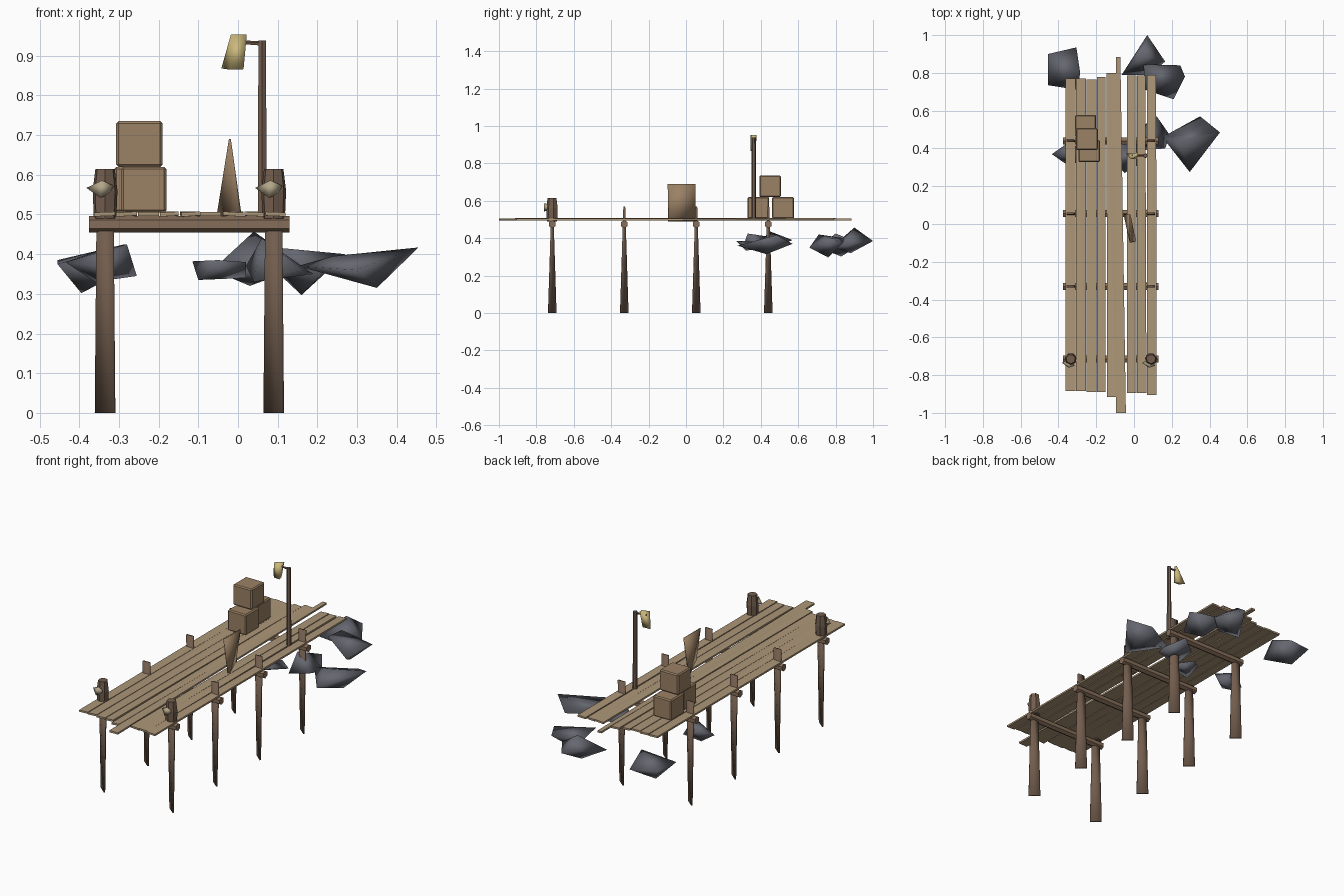
import bpy, bmesh, math, random
from mathutils import Vector, Matrix

random.seed(4)


def mat(name, rgb):
    m = bpy.data.materials.new(name)
    m.diffuse_color = (*rgb, 1)
    return m


PLANK = mat("plank_wood", (0.42, 0.31, 0.19))
CRATE = mat("crate_wood", (0.33, 0.22, 0.13))
DARK = mat("dark_wood", (0.17, 0.11, 0.075))
BEAM = mat("beam_wood", (0.24, 0.155, 0.10))
ROPE = mat("rope", (0.45, 0.38, 0.25))
BRASS = mat("lantern_brass", (0.60, 0.48, 0.20))
ROCK = mat("rock_grey", (0.13, 0.135, 0.16))


def finish(name, bm, m, smooth=False):
    bmesh.ops.recalc_face_normals(bm, faces=bm.faces)
    me = bpy.data.meshes.new(name)
    bm.to_mesh(me)
    bm.free()
    me.materials.append(m)
    for p in me.polygons:
        p.use_smooth = smooth
    ob = bpy.data.objects.new(name, me)
    bpy.context.collection.objects.link(ob)
    return ob


def hull(name, pts, m, smooth=True):
    bm = bmesh.new()
    for p in pts:
        bm.verts.new(p)
    r = bmesh.ops.convex_hull(bm, input=bm.verts)
    loose = [v for v in bm.verts if not v.link_faces]
    bmesh.ops.delete(bm, geom=loose, context='VERTS')
    return finish(name, bm, m, smooth)


def box(name, x0, x1, y0, y1, z0, z1, m, bevel=0.0):
    bm = bmesh.new()
    bmesh.ops.create_cube(bm, size=1)
    for v in bm.verts:
        v.co = Vector(((x0, x1)[v.co.x > 0], (y0, y1)[v.co.y > 0], (z0, z1)[v.co.z > 0]))
    if bevel:
        bmesh.ops.bevel(bm, geom=bm.edges[:], offset=bevel, segments=1, affect='EDGES')
    return finish(name, bm, m)


def rod(name, a, b, r0, r1, sides, m):
    a, b = Vector(a), Vector(b)
    bm = bmesh.new()
    bmesh.ops.create_cone(bm, cap_ends=True, segments=sides, radius1=r0, radius2=r1,
                          depth=(b - a).length)
    rot = (b - a).to_track_quat('Z', 'Y').to_matrix().to_4x4()
    bm.transform(Matrix.Translation((a + b) / 2) @ rot)
    return finish(name, bm, m)


# Piles: thin twisted wedges, diagonal at the foot, and across the pier on top
POST_X = (-0.335, 0.09)
POST_Y = (-0.715, -0.33, 0.055, 0.44)
for y in POST_Y:
    for x in POST_X:
        pts = []
        for s in (-1, 1):
            for t in (-1, 1):
                pts.append((x + s * 0.024 + t * 0.002, y - s * 0.020 + t * 0.003, 0))
                pts.append((x + s * 0.021, y + t * 0.005, 0.57))
        hull("pile", pts, DARK)
    # Cross beam under the deck
    rod("cross_beam", (-0.375, y, 0.475), (0.13, y, 0.475), 0.021, 0.021, 6, BEAM)

# Mooring bollards with rope wraps on the front piles
for x in POST_X:
    y = POST_Y[0]
    rod("bollard_lower", (x, y, 0.49), (x, y, 0.56), 0.029, 0.032, 7, DARK)
    rod("bollard_upper", (x, y, 0.56), (x, y, 0.615), 0.032, 0.025, 7, DARK)
    hull("rope_wrap", [(x - 0.047, y - 0.02, 0.567), (x - 0.008, y - 0.045, 0.586),
                       (x + 0.022, y - 0.035, 0.572), (x - 0.012, y - 0.045, 0.542),
                       (x + 0.008, y - 0.02, 0.55), (x - 0.01, y, 0.58)], ROPE)

# Deck planks: front left/right x, back left/right x, front y, back y
PLANKS = [(-0.363, -0.310, -0.363, -0.310, -0.885, 0.770),
          (-0.308, -0.254, -0.308, -0.254, -0.885, 0.770),
          (-0.252, -0.199, -0.252, -0.199, -0.890, 0.765),
          (-0.197, -0.150, -0.197, -0.150, -0.890, 0.778),
          (-0.142, -0.096, -0.146, -0.096, -0.915, 0.800),
          (-0.096, -0.043, -0.096, -0.072, -1.000, 0.885),
          (-0.038, 0.014, -0.038, 0.014, -0.895, 0.785),
          (0.016, 0.066, 0.016, 0.060, -0.895, 0.785),
          (0.069, 0.120, 0.069, 0.117, -0.905, 0.790)]
for a, b, c, d, y0, y1 in PLANKS:
    t = random.uniform(-0.002, 0.002)
    pts = []
    for z in (0.496, 0.506):
        pts += [(a, y0, z + t), (b, y0, z - t), (c, y1, z - t), (d, y1, z + t)]
    hull("deck_plank", pts, PLANK, False)

# Stacked crates
box("crate_front", -0.295, -0.180, 0.328, 0.445, 0.505, 0.620, CRATE, 0.006)
box("crate_back", -0.312, -0.200, 0.460, 0.578, 0.505, 0.620, CRATE, 0.006)
box("crate_top", -0.307, -0.190, 0.392, 0.508, 0.620, 0.735, CRATE, 0.006)

# Wedge-shaped cask standing on the deck
hull("cask", [(-0.023, -0.098, 0.69), (-0.023, 0.05, 0.69), (-0.018, -0.098, 0.69),
              (-0.018, 0.05, 0.69), (-0.055, 0.05, 0.49), (-0.05, 0.052, 0.49),
              (0.010, -0.09, 0.49), (0.004, -0.095, 0.49)], CRATE)

# Lamp post, arm and lantern
rod("lamp_post", (0.061, 0.362, 0.495), (0.061, 0.362, 0.938), 0.013, 0.011, 6, DARK)
rod("lamp_arm", (0.065, 0.362, 0.930), (-0.01, 0.362, 0.935), 0.006, 0.005, 5, DARK)
hull("lantern", [(-0.018, 0.345, 0.953), (0.022, 0.378, 0.953), (0.022, 0.360, 0.953),
                 (-0.042, 0.372, 0.868), (-0.02, 0.348, 0.865), (0.014, 0.345, 0.866),
                 (0.010, 0.370, 0.866)], BRASS)


def rock(name, *pts):
    hull(name, pts, ROCK)


# Shore rocks round the far end
rock("rock_back_left", (-0.455, 0.90, 0.385), (-0.305, 0.935, 0.37), (-0.285, 0.80, 0.425),
     (-0.30, 0.71, 0.35), (-0.455, 0.735, 0.375), (-0.395, 0.83, 0.302))
rock("rock_back", (-0.065, 0.79, 0.36), (0.07, 1.0, 0.385), (0.165, 0.86, 0.37),
     (0.04, 0.90, 0.457), (0.08, 0.79, 0.35), (0.03, 0.88, 0.32))
rock("rock_back_right", (0.05, 0.845, 0.40), (0.245, 0.84, 0.375), (0.27, 0.78, 0.40),
     (0.21, 0.66, 0.35), (0.06, 0.71, 0.42), (0.16, 0.76, 0.297))
rock("rock_side_right", (0.15, 0.46, 0.37), (0.35, 0.57, 0.37), (0.455, 0.485, 0.417),
     (0.295, 0.275, 0.36), (0.35, 0.43, 0.315), (0.24, 0.43, 0.395))
rock("rock_under_right", (0.12, 0.57, 0.39), (0.165, 0.40, 0.36), (0.04, 0.39, 0.33),
     (0.02, 0.50, 0.37), (0.06, 0.44, 0.44), (0.19, 0.47, 0.35))
rock("rock_under_middle", (-0.115, 0.39, 0.382), (-0.05, 0.27, 0.385), (0.02, 0.31, 0.38),
     (0.02, 0.42, 0.34), (-0.10, 0.32, 0.335), (-0.04, 0.45, 0.36))
rock("rock_under_left", (-0.435, 0.37, 0.38), (-0.35, 0.43, 0.41), (-0.255, 0.39, 0.345),
     (-0.28, 0.33, 0.425), (-0.35, 0.31, 0.37), (-0.36, 0.38, 0.33))
